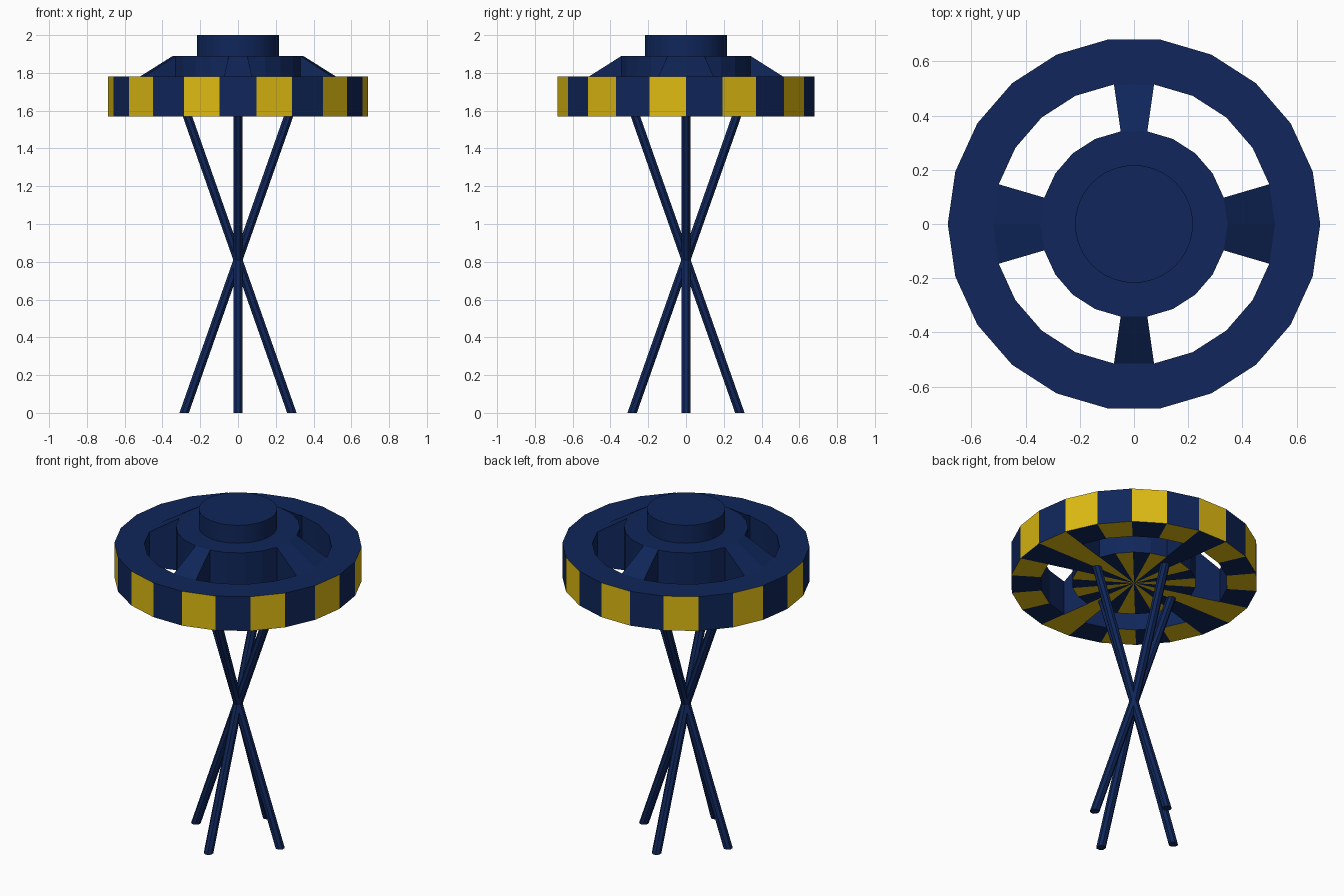
import bpy, bmesh, math
from mathutils import Matrix, Vector

if "Cube" in bpy.data.objects:
    bpy.data.objects.remove(bpy.data.objects["Cube"])

def material(name, rgb):
    m = bpy.data.materials.new(name)
    m.diffuse_color = (*rgb, 1)
    m.use_nodes = True
    m.node_tree.nodes["Principled BSDF"].inputs["Base Color"].default_value = m.diffuse_color
    return m

navy = material("navy", (0.005, 0.0195, 0.103))
gold = material("gold", (0.73, 0.49, 0.006))

def finish(bm, name, mats):
    bmesh.ops.recalc_face_normals(bm, faces=bm.faces)
    me = bpy.data.meshes.new(name)
    bm.to_mesh(me)
    bm.free()
    for m in mats:
        me.materials.append(m)
    ob = bpy.data.objects.new(name, me)
    bpy.context.collection.objects.link(ob)
    return ob

# Wheel: rim, spokes and raised centre on a 22-sided plan
N = 22
R_OUT, R_IN, R_MID = 0.687, 0.52, 0.345
Z_BOT, Z_RIM, Z_MID = 1.57, 1.78, 1.89
SPOKES = {21, 0, 10, 11, 5, 16}

bm = bmesh.new()

def loop(r, z):
    return [bm.verts.new((r * math.cos(2 * math.pi * i / N),
                          r * math.sin(2 * math.pi * i / N), z)) for i in range(N)]

out_b, out_t = loop(R_OUT, Z_BOT), loop(R_OUT, Z_RIM)
in_b, in_t = loop(R_IN, Z_BOT), loop(R_IN, Z_RIM)
mid_b, mid_t = loop(R_MID, Z_BOT), loop(R_MID, Z_MID)
cen_b = bm.verts.new((0, 0, Z_BOT))

def strip(a, b, i, golden=False):
    j = (i + 1) % N
    bm.faces.new((a[i], a[j], b[j], b[i])).material_index = int(golden)

for i in range(N):
    j = (i + 1) % N
    side, under = i % 2 == 1, i % 2 == 0
    strip(out_b, out_t, i, side)          # striped rim wall
    strip(out_t, in_t, i)                 # rim top
    strip(out_b, in_b, i, under)          # striped underside
    bm.faces.new((mid_b[i], mid_b[j], cen_b)).material_index = int(under)
    if i in SPOKES:
        strip(in_t, mid_t, i)             # sloping spoke top
        strip(in_b, mid_b, i, under)
        for v, nb in ((i, (i - 1) % N), (j, j)):
            if nb not in SPOKES:          # spoke sides
                bm.faces.new((in_b[v], in_t[v], mid_t[v], mid_b[v]))
    else:
        strip(in_b, in_t, i)
        strip(mid_b, mid_t, i)
bm.faces.new(mid_t)
finish(bm, "striped_wheel", (navy, gold))

# Round cap on top
bm = bmesh.new()
bmesh.ops.create_cone(bm, cap_ends=True, segments=48, radius1=0.217, radius2=0.217,
                      depth=0.12, matrix=Matrix.Translation((0, 0, 1.94)))
cap = finish(bm, "top_cap", (navy,))
bpy.context.view_layer.objects.active = cap
cap.select_set(True)
bpy.ops.object.shade_smooth_by_angle()

# Four crossed legs, sheared so that the feet are cut level
LEAN, CROSS, TOP = 0.352, 0.81, 1.59
for k in range(4):
    bm = bmesh.new()
    bmesh.ops.create_cone(bm, cap_ends=True, segments=8, radius1=0.027, radius2=0.027,
                          depth=TOP, matrix=Matrix.Translation((0, 0, TOP / 2))
                          @ Matrix.Rotation(math.pi / 8, 4, 'Z'))
    for v in bm.verts:
        v.co.x += LEAN * (CROSS - v.co.z)
    bm.transform(Matrix.Rotation(k * math.pi / 2, 4, 'Z'))
    finish(bm, f"crossed_leg_{k + 1}", (navy,))
